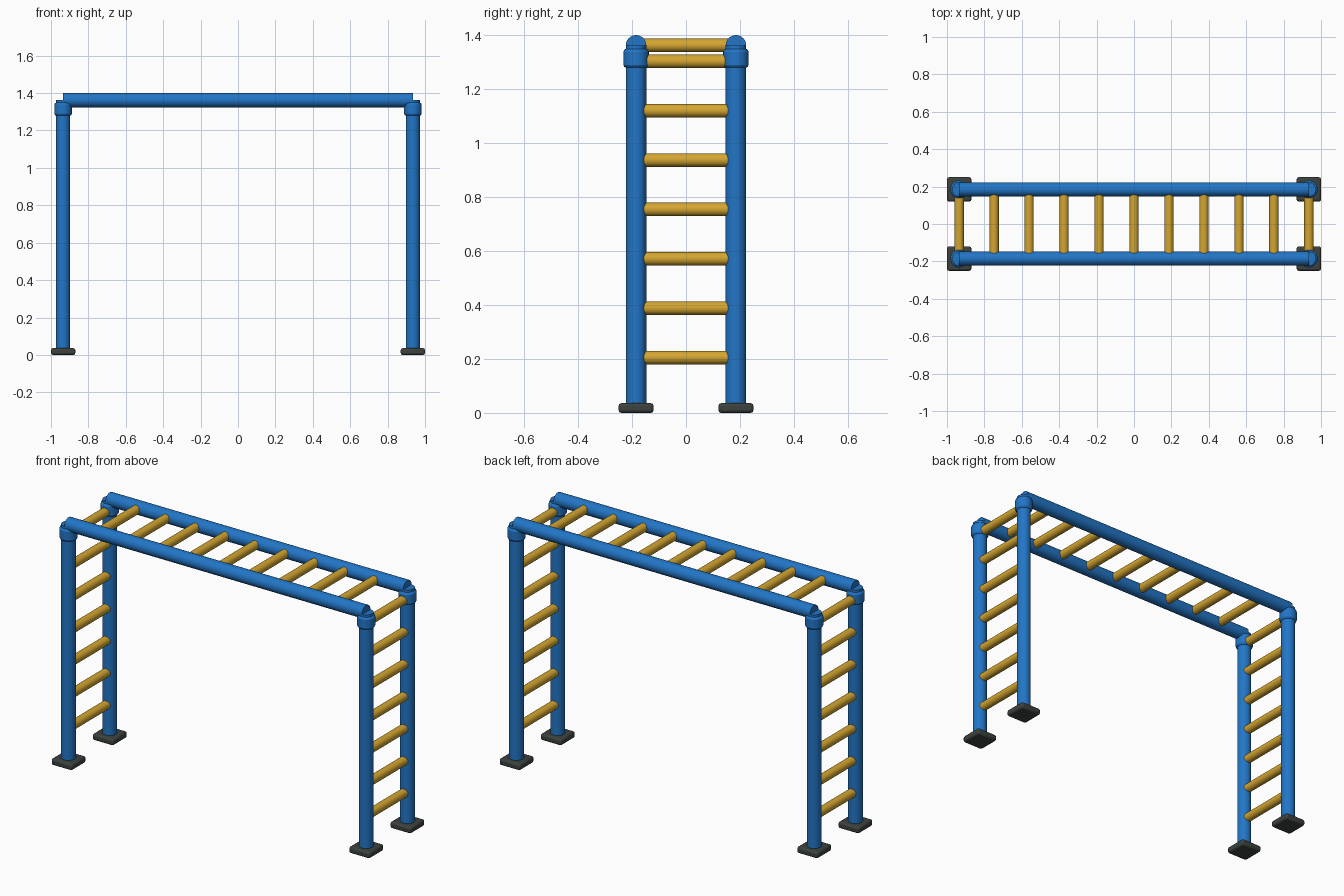
import bpy
import math
from mathutils import Vector

cube = bpy.data.objects.get("Cube")
if cube:
    bpy.data.objects.remove(cube, do_unlink=True)


def material(name, rgb):
    m = bpy.data.materials.new(name)
    m.use_nodes = True
    m.diffuse_color = (*rgb, 1)
    bsdf = next(n for n in m.node_tree.nodes if n.type == "BSDF_PRINCIPLED")
    bsdf.inputs["Base Color"].default_value = (*rgb, 1)
    return m


BLUE = material("blue paint", (0.016, 0.18, 0.57))
YELLOW = material("yellow paint", (0.66, 0.38, 0.03))
DARK = material("dark rubber", (0.045, 0.055, 0.048))

POST_X, POST_Y = 0.935, 0.185
TUBE, RUNG = 0.038, 0.025
BAR_Z, FOOT_H = 1.362, 0.036


def finish(name, mat, bevel=0, segments=2):
    ob = bpy.context.object
    ob.name = name
    ob.data.materials.append(mat)
    if bevel:
        mod = ob.modifiers.new("rounded edges", "BEVEL")
        mod.width = bevel
        mod.segments = segments
        mod.limit_method = "ANGLE"
        mod.angle_limit = math.radians(40)
    bpy.ops.object.shade_smooth_by_angle(angle=math.radians(35))
    return ob


def tube(name, start, end, radius, mat, bevel=0):
    a, b = Vector(start), Vector(end)
    bpy.ops.mesh.primitive_cylinder_add(
        vertices=32, radius=radius, depth=(b - a).length, location=(a + b) / 2,
        rotation=(b - a).to_track_quat("Z", "Y").to_euler())
    return finish(name, mat, bevel)


# Four posts, each with a foot pad and a collar
for sx, side in ((1, "left"), (-1, "right")):
    for sy, end in ((-1, "front"), (1, "back")):
        x, y = sx * POST_X, sy * POST_Y
        tag = f"{end}_{side}"
        tube(f"{tag}_post", (x, y, 0.02), (x, y, BAR_Z), TUBE, BLUE)
        tube(f"{tag}_collar", (x, y, 1.278), (x, y, 1.35), 0.047, BLUE, 0.012)
        bpy.ops.mesh.primitive_cube_add(size=1, location=(x, y, FOOT_H / 2))
        foot = bpy.context.object
        foot.scale = (0.13, 0.13, FOOT_H)
        bpy.ops.object.transform_apply(location=False, rotation=False, scale=True)
        finish(f"{tag}_foot", DARK, 0.01)

# Overhead side bars
for sy, end in ((-1, "front"), (1, "back")):
    y = sy * POST_Y
    tube(f"{end}_overhead_bar", (-POST_X, y, BAR_Z), (POST_X, y, BAR_Z), TUBE, BLUE)


def rung(name, x, z):
    tube(name, (x, -POST_Y, z), (x, POST_Y, z), RUNG, YELLOW)


# Ladder rungs at both ends
for sx, side in ((1, "left"), (-1, "right")):
    for i in range(7):
        rung(f"{side}_ladder_rung_{i + 1}", sx * POST_X, 0.205 + i * 0.183)

# Overhead rungs
for i in range(1, 10):
    rung(f"overhead_rung_{i}", -POST_X + i * POST_X / 5, BAR_Z)
